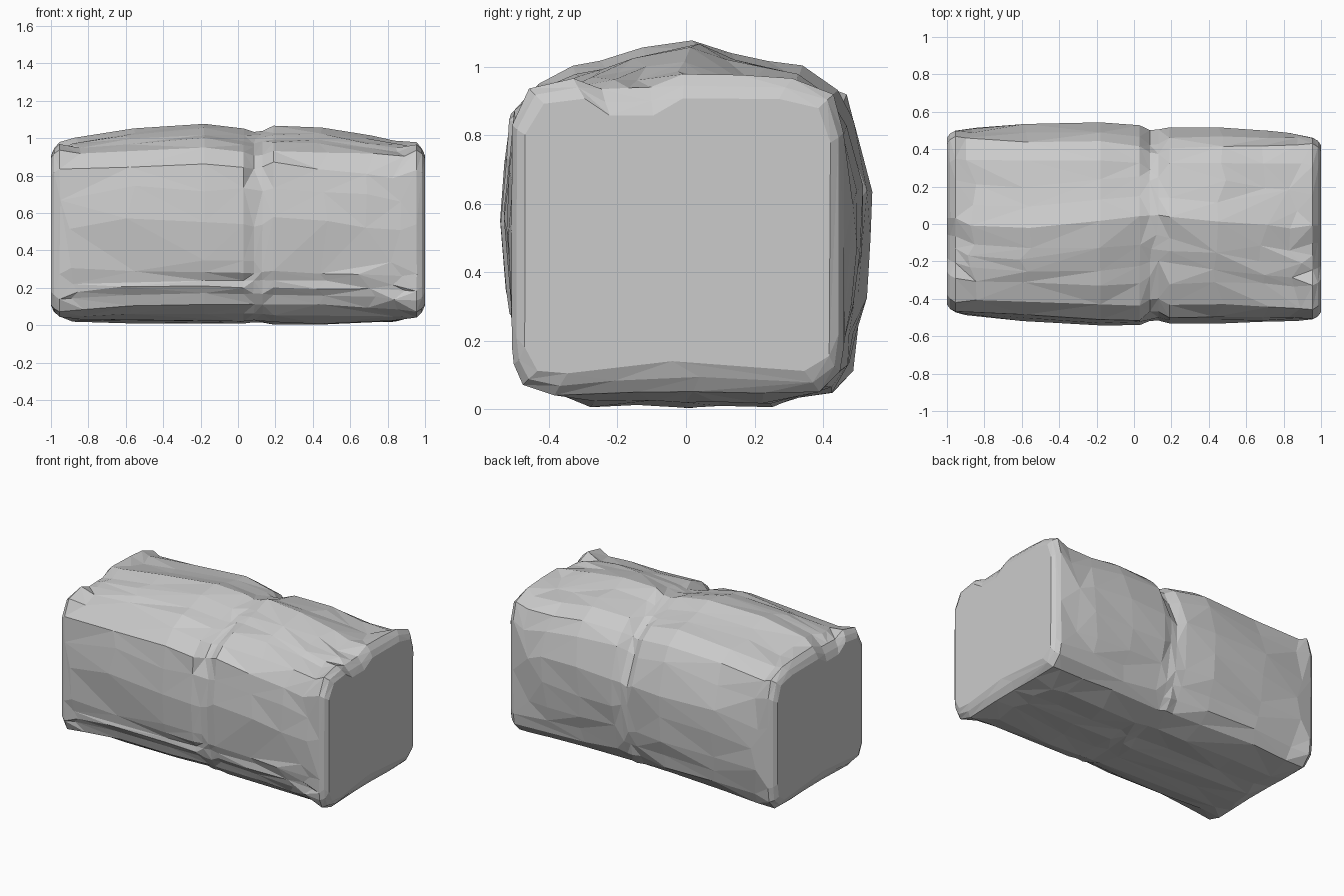
import bpy, bmesh, math, random

random.seed(5)
cube = bpy.data.objects.get("Cube")
if cube:
    bpy.data.objects.remove(cube, do_unlink=True)

# Stone colour
stone = bpy.data.materials.new("stone grey")
grey = (0.6, 0.6, 0.6, 1)
stone.diffuse_color = grey
stone.use_nodes = True
stone.node_tree.nodes["Principled BSDF"].inputs["Base Color"].default_value = grey

# Middle cross-section: across (-1 front, 1 back) and height (0 to 1)
profile = [
    (-.52, .012), (-.69, .045), (-.81, .10), (-.865, .15), (-.90, .185), (-.91, .22),
    (-.945, .26), (-.955, .32), (-1, .52), (-.975, .68), (-.945, .80), (-.80, .875),
    (-.60, .92), (-.46, .94), (-.32, .965), (-.19, .975), (.02, 1), (.22, .965), (.42, .94),
    (.62, .92), (.80, .86), (.89, .77), (1, .60), (.985, .45), (.95, .29),
    (.89, .20), (.85, .12), (.75, .055), (.48, .01), (.2, .012), (0, 0), (-.25, .012),
]

# Lengthwise stations: x, front y, back y, top z, bottom z, crack depth
stations = [
    (-.86, -.495, .52, 1.01, .02, 0), (-.58, -.52, .545, 1.055, .012, 0),
    (-.18, -.54, .545, 1.083, .008, 0), (.03, -.54, .525, 1.05, .01, 0),
    (.085, -.535, .52, 1.045, .01, 1), (.13, -.53, .515, 1.05, .01, 1),
    (.19, -.53, .515, 1.06, .01, 0), (.46, -.53, .52, 1.06, 0, 0),
    (.70, -.525, .51, 1.025, .008, 0), (.86, -.515, .495, .99, .015, 0),
]

# Squared ends: distance along x, half width, half height
ends = [(.955, .485, .462), (.983, .47, .44), (1.0, .447, .41)]


def squared(x, y, z, wide, high):
    """Push a point outwards or inwards on to a rounded rectangle."""
    dy, dz = y + .01, z - .5
    d = (abs(dy / wide) ** 9 + abs(dz / high) ** 9) ** (1 / 9)
    return dy / d - .005 - .02 * x, dz / d + .497


def middle_ring(bm, x, front, back, top, bottom, crack):
    """Bulging, layered section of the long sides."""
    verts = []
    blend = max(0, abs(x) - .45) * 1.3
    drift = .06 * math.sin(4 * x + 1)
    for u, v in profile:
        y = (u + (drift if v > .92 else 0)) * (back if u > 0 else -front)
        z = bottom + v * (top - bottom)
        # The section grows squarer towards the ends
        sy, sz = squared(x, y, z, .495, .475)
        y += (sy - y) * blend
        z += (sz - z) * blend * (.5 if v > .9 else 1)
        # Vertical crack, deepest at the upper edges and fading at the foot
        if v > .25:
            depth = crack * (.035 if .75 < v < .93 else .013)
            y -= math.copysign(depth, u) * min(1, abs(u) * 1.5)
            z -= depth * max(0, v - .5)
        # Large facets on the sides, thin broken layers on top and foot
        side = .35 < v < .85
        y += random.uniform(-1, 1) * (.006 if side else .011)
        z += random.uniform(-1, 1) * (.025 if side else .007)
        px = x + (random.uniform(-.04, .04) if abs(x) > .2 else 0)
        verts.append(bm.verts.new((px, y, max(0, z))))
    return verts


def end_ring(bm, x, wide, high):
    """Squared section near an end, with worn upper and lower edges."""
    verts = []
    outer = (abs(x) - .93) / .07
    for u, v in profile:
        y, z = squared(x, u * .52, .01 + v * 1.03, wide, high)
        arch = max(0, 1 - (y / .42) ** 2)
        if v > .9:
            z += .03 * arch * (1 - outer)
            # Notch in the top edge
            if -.5 < u < -.15:
                z -= .03 + .02 * outer
        elif v < .06:
            z += .05 * arch * outer
        verts.append(bm.verts.new((x, y, z)))
    return verts


# Loft the block through its sections
bm = bmesh.new()
rings = [end_ring(bm, -x, w, h) for x, w, h in reversed(ends)]
rings += [middle_ring(bm, *s) for s in stations]
rings += [end_ring(bm, *e) for e in ends]
n = len(profile)
for a, b in zip(rings, rings[1:]):
    for i in range(n):
        j = (i + 1) % n
        # Alternate the diagonals for a chipped look
        if random.random() < .5:
            bm.faces.new((a[i], a[j], b[j]))
            bm.faces.new((a[i], b[j], b[i]))
        else:
            bm.faces.new((a[i], a[j], b[i]))
            bm.faces.new((a[j], b[j], b[i]))
bm.faces.new(rings[0])
bm.faces.new(rings[-1])
bmesh.ops.recalc_face_normals(bm, faces=bm.faces)

mesh = bpy.data.meshes.new("stone_block")
bm.to_mesh(mesh)
bm.free()
mesh.materials.append(stone)
block = bpy.data.objects.new("stone_block", mesh)
bpy.context.collection.objects.link(block)

# Merge small facets into broad irregular planes
chip = block.modifiers.new("broad_facets", "DECIMATE")
chip.ratio = .75
